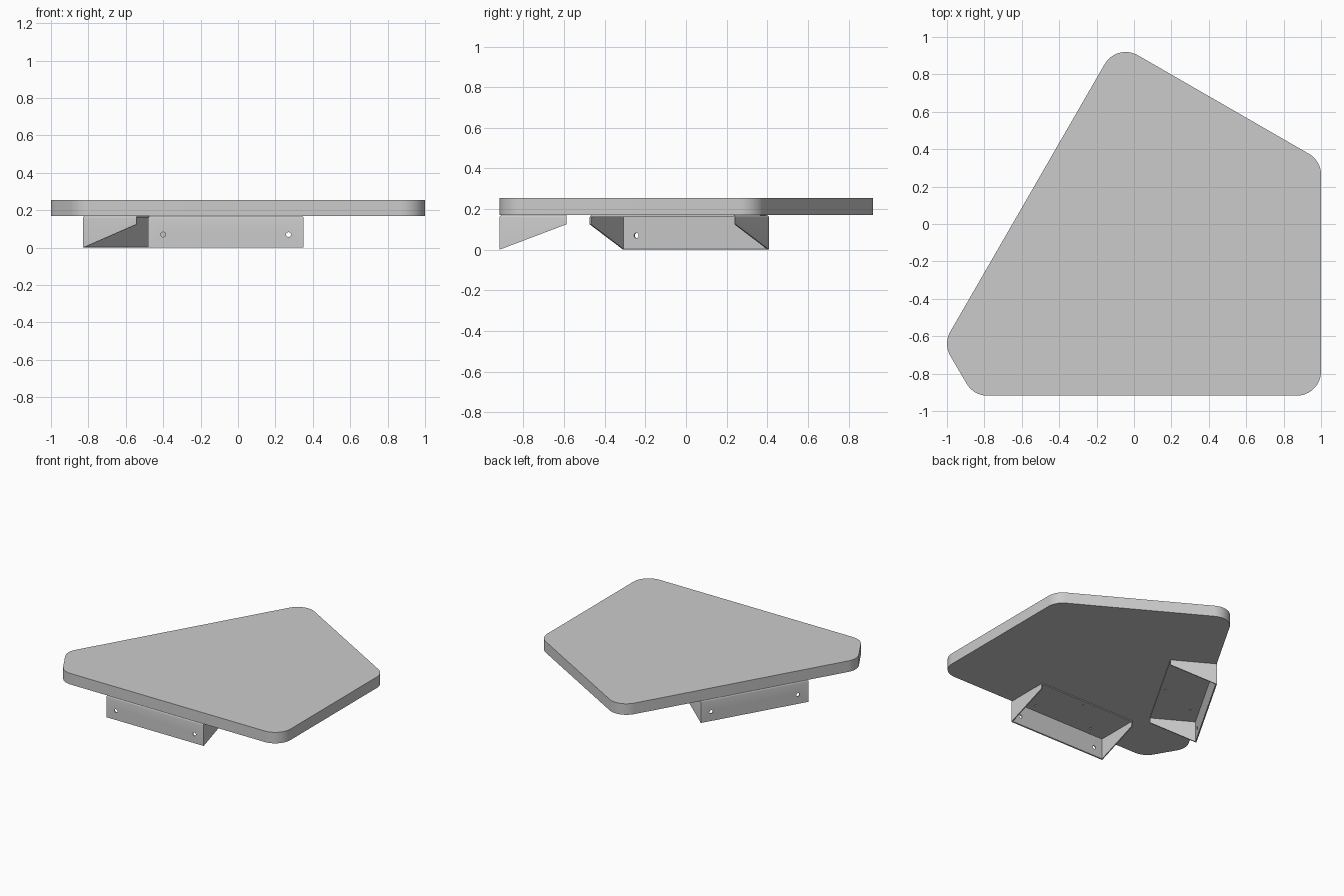
import bpy, bmesh, math
from mathutils import Vector, Matrix

if "Cube" in bpy.data.objects:
    bpy.data.objects.remove(bpy.data.objects["Cube"])

Z_BOTTOM, Z_TOP = 0.17, 0.255      # board faces
HALF, DEPTH, T = 0.415, 0.33, 0.008  # bracket half width, depth, sheet thickness


def link(name, mesh):
    ob = bpy.data.objects.new(name, mesh)
    bpy.context.collection.objects.link(ob)
    return ob


def to_mesh(name, bm):
    bmesh.ops.recalc_face_normals(bm, faces=bm.faces)
    me = bpy.data.meshes.new(name)
    bm.to_mesh(me)
    bm.free()
    return me


def prism(points, vec):
    bm = bmesh.new()
    f = bm.faces.new([bm.verts.new(p) for p in points])
    ext = bmesh.ops.extrude_face_region(bm, geom=[f])
    bmesh.ops.translate(bm, vec=vec, verts=[v for v in ext["geom"] if isinstance(v, bmesh.types.BMVert)])
    return bm


def rounded(corners, r, steps=12):
    """Fillet every corner of a counter-clockwise convex outline."""
    out = []
    for i, c in enumerate(corners):
        c = Vector(c)
        a = (Vector(corners[i - 1]) - c).normalized()
        b = (Vector(corners[(i + 1) % len(corners)]) - c).normalized()
        half = a.angle(b) / 2
        centre = c + (a + b).normalized() * r / math.sin(half)
        start = c + a * r / math.tan(half) - centre
        turn = math.pi - 2 * half
        for k in range(steps + 1):
            p = centre + Matrix.Rotation(turn * k / steps, 2) @ start
            out.append((p.x, p.y, Z_BOTTOM))
    return out


def smooth(ob):
    bpy.ops.object.select_all(action='DESELECT')
    ob.select_set(True)
    bpy.context.view_layer.objects.active = ob
    bpy.ops.object.shade_smooth_by_angle(angle=math.radians(30))


# Board: five-sided top with rounded corners
outline = [(-0.857, -0.918), (1, -0.918), (1, 0.338), (-0.092, 0.967), (-1.02, -0.641)]
board = link("shelf_board", to_mesh("shelf_board", prism(rounded(outline, 0.13), (0, 0, Z_TOP - Z_BOTTOM))))
smooth(board)

# Bracket body: side profile extruded along its width, bent edges rounded on top
profile = [(0, 0), (DEPTH, 0.125), (DEPTH, Z_BOTTOM), (0, Z_BOTTOM)]
bm = prism([(-HALF, y, z) for y, z in profile], (2 * HALF, 0, 0))
bends = [e for e in bm.edges
         if all(v.co.z > 0.169 for v in e.verts) and any(v.co.y < 0.01 for v in e.verts)]
bmesh.ops.recalc_face_normals(bm, faces=bm.faces)
bmesh.ops.bevel(bm, geom=bends, offset=0.012, segments=4, profile=0.5, affect='EDGES')
body = link("bracket_body", to_mesh("bracket_sheet", bm))

# Cutters: hollow inside, wall holes and board screw holes
cutters = []
bm = bmesh.new()
bmesh.ops.create_cube(bm, size=1)
bmesh.ops.scale(bm, vec=(2 * (HALF - T), 0.6, 0.4), verts=bm.verts)
bmesh.ops.translate(bm, vec=(0, T + 0.3, Z_BOTTOM - T - 0.2), verts=bm.verts)
cutters.append(link("hollow_cutter", to_mesh("hollow_cutter", bm)))


def hole(loc, r, rot):
    bm = bmesh.new()
    m = Matrix.Translation(loc) @ rot
    bmesh.ops.create_cone(bm, cap_ends=True, segments=24, radius1=r, radius2=r, depth=0.05, matrix=m)
    cutters.append(link("hole_cutter", to_mesh("hole_cutter", bm)))


for x in (-0.335, 0.335):
    hole((x, 0, 0.07), 0.013, Matrix.Rotation(math.pi / 2, 4, 'X'))
for x, y in ((-0.25, 0.07), (0.25, 0.07), (0, 0.29)):
    hole((x, y, Z_BOTTOM), 0.008, Matrix.Identity(4))

for c in cutters:
    c.hide_render = True
    mod = body.modifiers.new("cut", 'BOOLEAN')
    mod.operation, mod.solver, mod.object = 'DIFFERENCE', 'EXACT', c
bpy.context.view_layer.update()
sheet = bpy.data.meshes.new_from_object(body.evaluated_get(bpy.context.evaluated_depsgraph_get()))
for ob in cutters + [body]:
    bpy.data.objects.remove(ob)

# Two identical brackets: along the front edge and along the slanted left edge
for name, loc, angle in (("front_bracket", (-0.065, -0.918, 0), 0),
                         ("left_bracket", (-0.621, 0.05, 0), -120)):
    ob = link(name, sheet.copy())
    ob.location = loc
    ob.rotation_euler.z = math.radians(angle)
    smooth(ob)
